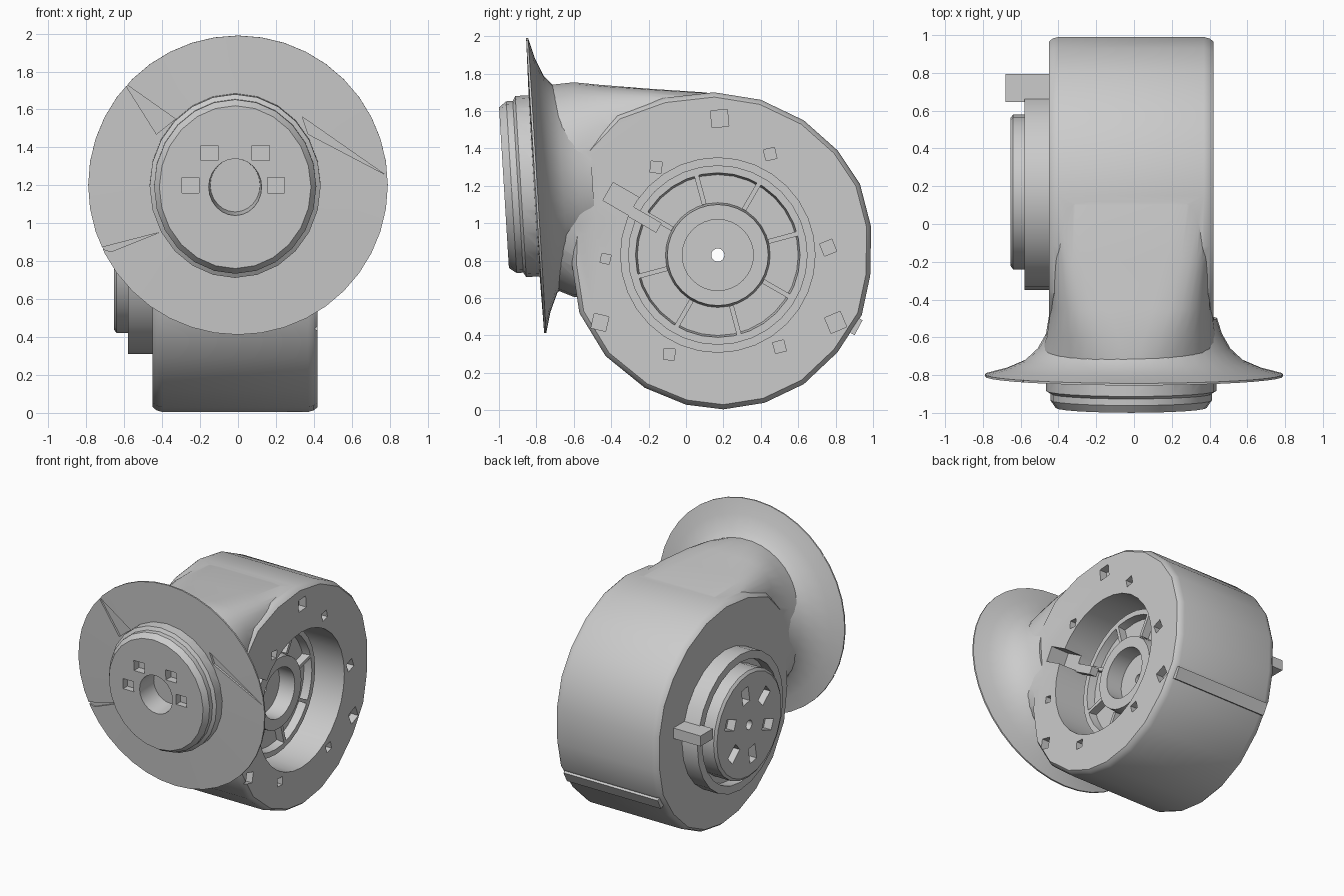
import bpy, bmesh, math
from mathutils import Matrix, Vector

cube = bpy.data.objects.get("Cube")
if cube:
    bpy.data.objects.remove(cube, do_unlink=True)

grey = bpy.data.materials.new("light grey metal")
grey.use_nodes = True
GREY = (0.6, 0.6, 0.6, 1)
grey.diffuse_color = GREY
grey.node_tree.nodes["Principled BSDF"].inputs["Base Color"].default_value = GREY


def finish(bm, name):
    bmesh.ops.recalc_face_normals(bm, faces=bm.faces)
    me = bpy.data.meshes.new(name)
    bm.to_mesh(me)
    bm.free()
    me.materials.append(grey)
    ob = bpy.data.objects.new(name, me)
    bpy.context.collection.objects.link(ob)
    return ob


def loft(rings, name):
    """Solid skinned through equal-length rings of points."""
    bm = bmesh.new()
    loops = [[bm.verts.new(p) for p in ring] for ring in rings]
    n = len(loops[0])
    for a, b in zip(loops, loops[1:]):
        for i in range(n):
            j = (i + 1) % n
            bm.faces.new((a[i], a[j], b[j], b[i]))
    bm.faces.new(loops[0])
    bm.faces.new(loops[-1])
    return finish(bm, name)


def lathe(profile, name, matrix, sides=32):
    """Solid of (radius, height) points turned about local z."""
    rings = [[matrix @ Vector((r * math.cos(t), r * math.sin(t), h))
              for t in (2 * math.pi * i / sides for i in range(sides))]
             for r, h in profile]
    return loft(rings, name)


def box(name, centre, size, turn=Matrix()):
    bm = bmesh.new()
    bmesh.ops.create_cube(bm, size=1, matrix=Matrix.Translation(centre) @ turn
                          @ Matrix.Diagonal((*size, 1)))
    return finish(bm, name)


def select_only(ob):
    bpy.ops.object.select_all(action='DESELECT')
    bpy.context.view_layer.objects.active = ob
    ob.select_set(True)


def combine(ob, other, operation):
    m = ob.modifiers.new("combine", 'BOOLEAN')
    m.operation, m.solver, m.object = operation, 'EXACT', other
    select_only(ob)
    bpy.ops.object.modifier_apply(modifier=m.name)
    bpy.data.objects.remove(other, do_unlink=True)


# Axes: fan axis along +x, outlet axis along -y with a slight upward tilt
FAN_Y, FAN_Z = 0.17, 0.83
fan = Matrix.Translation((0, FAN_Y, FAN_Z)) @ Matrix.Rotation(math.pi / 2, 4, 'Y')
outlet = Matrix.Translation((0, 0, 1.25)) @ Matrix.Rotation(math.radians(93.5), 4, 'X')

# Scroll housing: side outline with rounded rims
outline = [(0.2, 0.005), (0.42, 0.04), (0.63, 0.14), (0.81, 0.31), (0.94, 0.51),
           (0.985, 0.72), (0.99, 0.98), (0.93, 1.21), (0.81, 1.39), (0.63, 1.55),
           (0.4, 1.66), (0.15, 1.7), (-0.12, 1.67), (-0.37, 1.58), (-0.54, 1.4),
           (-0.6, 1.1), (-0.61, 0.78), (-0.57, 0.52), (-0.43, 0.29), (-0.22, 0.12),
           (0, 0.03)]
centre = Vector((0.2, 0.85))
rings = []
for x, s in ((-0.45, 0.97), (-0.43, 0.99), (-0.4, 1), (0.37, 1), (0.4, 0.99), (0.42, 0.97)):
    pts = [centre + (Vector(p) - centre) * s for p in outline]
    rings.append([(x, p.x, p.y) for p in pts])
housing = loft(rings, "blower_housing")


# Outlet duct: box section easing to a round neck
def section(y, z, rx, rz, power, n=40):
    ring = []
    for i in range(n):
        t = 2 * math.pi * (i + 0.5) / n
        c, s = math.cos(t), math.sin(t)
        ring.append((-0.015 + rx * math.copysign(abs(c) ** (2 / power), c), y,
                     z + rz * math.copysign(abs(s) ** (2 / power), s)))
    return ring


duct = loft([section(0.35, 1.2, 0.41, 0.46, 8), section(0.1, 1.2, 0.425, 0.5, 8),
             section(-0.2, 1.19, 0.43, 0.53, 6), section(-0.45, 1.175, 0.43, 0.565, 4),
             section(-0.6, 1.18, 0.455, 0.575, 2.7), section(-0.74, 1.2, 0.5, 0.54, 2)],
            "outlet_duct")
combine(housing, duct, 'UNION')

# Stepped motor cover on the closed side
motor = lathe([(0.52, -0.35), (0.52, -0.58), (0.46, -0.58), (0.46, -0.5),
               (0.41, -0.5), (0.41, -0.64), (0.39, -0.655), (0.06, -0.655)],
              "motor_cover", fan, 24)
combine(housing, motor, 'UNION')

# Terminal lug beside the motor cover and rib across the back
combine(housing, box("terminal_lug", (-0.55, 0.72, 0.95), (0.26, 0.15, 0.08)), 'UNION')
combine(housing, box("back_rib", (-0.02, 0.87, 0.47), (0.8, 0.12, 0.09),
                     Matrix.Rotation(math.radians(-28), 4, 'X')), 'UNION')

# Inlet opening with the fan hub standing inside and a shaft hole
inlet = lathe([(0.035, -0.8), (0.035, 0.1), (0.19, 0.1), (0.19, 0.23), (0.27, 0.23),
               (0.28, 0.14), (0.43, 0.14), (0.44, 0.2), (0.48, 0.2), (0.48, 0),
               (0.52, 0), (0.52, 0.6)], "inlet_cutter", fan, 32)
combine(housing, inlet, 'DIFFERENCE')

# Bolt pockets around the inlet face, and the bracket notch
for y, z, size in ((0.18, 1.56, 0.09), (-0.46, 0.47, 0.08), (0.8, 0.47, 0.09),
                   (0.45, 1.37, 0.06), (-0.16, 1.3, 0.06), (0.76, 0.87, 0.07),
                   (0.5, 0.34, 0.06), (-0.09, 0.3, 0.06), (-0.43, 0.81, 0.05)):
    combine(housing, box("pocket", (0.41, y, z), (0.1, size, size),
                         Matrix.Rotation(y * 0.5, 4, 'X')), 'DIFFERENCE')
combine(housing, box("notch", (0.37, -0.33, 1.12), (0.2, 0.2, 0.11),
                     Matrix.Rotation(math.radians(-30), 4, 'X')), 'DIFFERENCE')

# Radial slots in the motor cover
for i in range(6):
    spin = Matrix.Rotation(math.radians(60 * i + 20), 4, 'X')
    at = Vector((-0.64, FAN_Y, FAN_Z)) + spin @ Vector((0, 0.24, 0))
    combine(housing, box("slot", at, (0.1, 0.12, 0.08), spin), 'DIFFERENCE')

# Fan vanes standing between hub and rim
for i in range(8):
    spin = Matrix.Rotation(math.radians(45 * i + 15), 4, 'X')
    at = Vector((0.16, FAN_Y, FAN_Z)) + spin @ Vector((0, 0.36, 0))
    box("fan_vane", at, (0.08, 0.16, 0.025), spin)

# Bracket arm reaching into the inlet
box("inlet_arm", (0.24, -0.24, 1.03), (0.06, 0.22, 0.06),
    Matrix.Rotation(math.radians(-30), 4, 'X'))

# Trumpet flange with a flat front
flange = lathe([(0.44, 0.5), (0.465, 0.58), (0.51, 0.66), (0.58, 0.725), (0.68, 0.768),
                (0.79, 0.797), (0.79, 0.808), (0.4, 0.815)], "outlet_flange", outlet, 40)

# Shallow wedge-shaped creases in the flange front
for tri in (((-0.6, 1.74), (-0.33, 1.55), (-0.43, 1.47)),
            ((-0.73, 0.87), (-0.42, 0.95), (-0.67, 0.85)),
            ((0.34, 1.56), (0.37, 1.47), (0.77, 1.26))):
    crease = loft([[(x, -0.9, z) for x, z in tri],
                   [(x, -0.795 - 0.061 * (z - 1.2), z) for x, z in tri]], "crease")
    combine(flange, crease, 'DIFFERENCE')

# Slightly oval outlet plug with a bore, sockets and a stepped rim
oval = Matrix.Translation((-0.015, 0, 0)) @ outlet @ Matrix.Diagonal((0.93, 1, 1, 1))
plug = lathe([(0.485, 0.78), (0.485, 0.885), (0.46, 0.9), (0.46, 0.935), (0.43, 0.975),
              (0.15, 0.975), (0.14, 0.8), (0.06, 0.8)], "outlet_plug", oval, 24)
for x, z in ((-0.15, 1.37), (0.12, 1.37), (-0.25, 1.2), (0.2, 1.2)):
    combine(plug, box("socket", (x, -0.98, z), (0.09, 0.12, 0.08)), 'DIFFERENCE')
combine(flange, plug, 'UNION')

# Smooth curved walls, crisp edges
for ob in (housing, flange):
    select_only(ob)
    bpy.ops.object.shade_smooth_by_angle(angle=math.radians(25))
